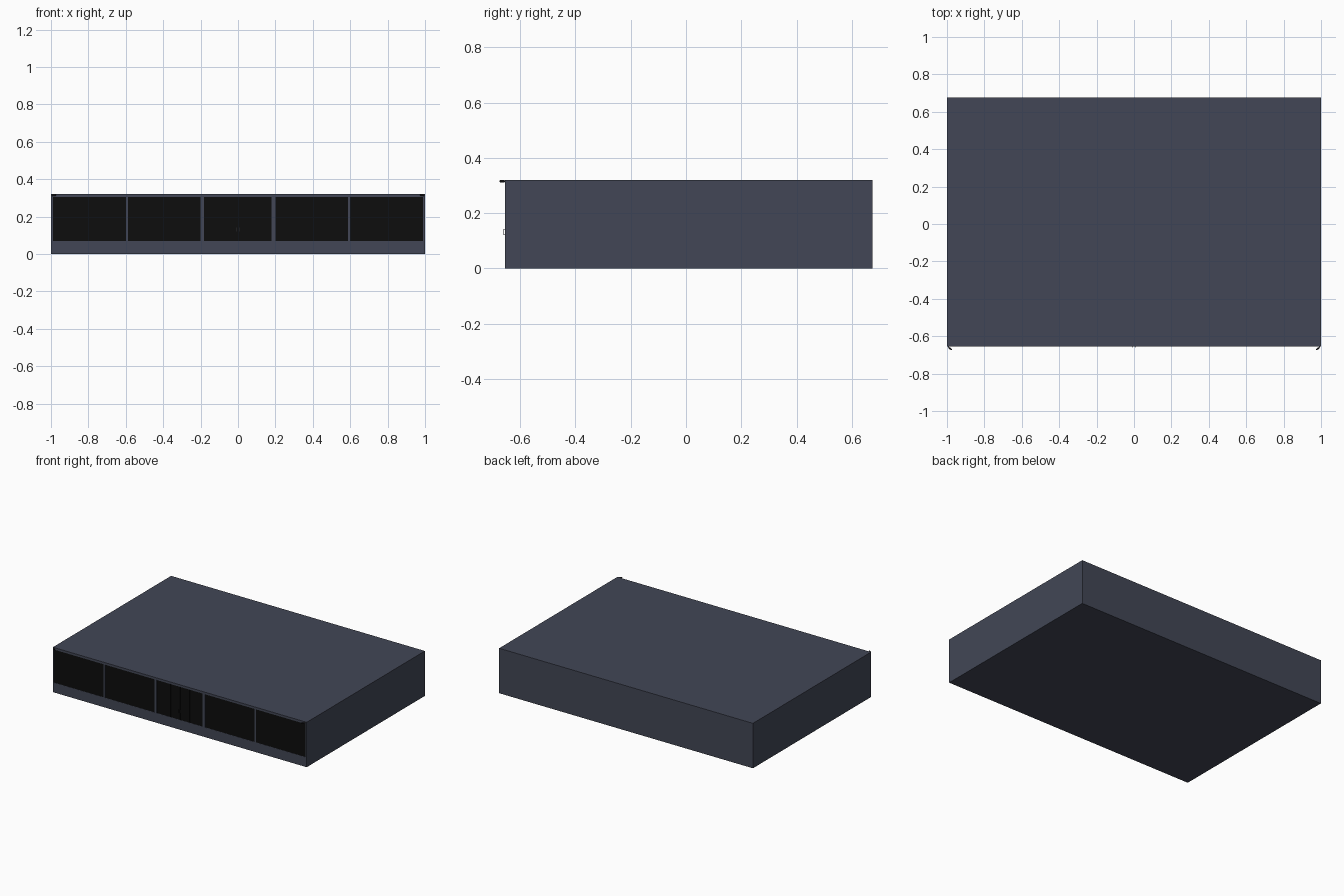
import bpy, math
from mathutils import Vector

if "Cube" in bpy.data.objects:
    bpy.data.objects.remove(bpy.data.objects["Cube"])


def material(name, rgb):
    m = bpy.data.materials.new(name)
    m.diffuse_color = (*rgb, 1)
    m.use_nodes = True
    m.node_tree.nodes["Principled BSDF"].inputs["Base Color"].default_value = m.diffuse_color
    return m


WALL = material("slate_wall", (0.054, 0.062, 0.092))
GLASS = material("black_glass", (0.004, 0.004, 0.004))
METAL = material("dark_metal", (0.03, 0.03, 0.035))


def box(name, x, y, z, mat):
    """Box from (min, max) ranges on each axis."""
    bpy.ops.mesh.primitive_cube_add(size=1)
    o = bpy.context.object
    o.name = name
    for v in o.data.vertices:
        v.co = Vector([(r[0] if c < 0 else r[1]) for c, r in zip(v.co, (x, y, z))])
    o.data.materials.append(mat)
    return o


def rod(name, a, b, r1, r2, mat, sides=10):
    """Tapered cylinder between two points."""
    a, b = Vector(a), Vector(b)
    d = b - a
    bpy.ops.mesh.primitive_cone_add(vertices=sides, radius1=r1, radius2=r2, depth=d.length,
                                    location=(a + b) / 2,
                                    rotation=d.to_track_quat('Z', 'Y').to_euler())
    o = bpy.context.object
    o.name = name
    o.data.materials.append(mat)
    return o


FRONT, INNER = -0.655, -0.651
SILL, HEAD = 0.07, 0.305

# Main building block and the front frame
box("building_block", (-1, 1), (INNER, 0.675), (0, 0.32), WALL)
box("front_plinth", (-1, 1), (FRONT, INNER), (0, SILL), WALL)
box("front_header", (-1, 1), (FRONT, INNER), (HEAD, 0.32), WALL)

# Five glass bays with mullions filling the gaps
bays = [(-0.99, -0.60), (-0.588, -0.20), (-0.182, 0.18), (0.20, 0.588), (0.60, 0.99)]
left = -1
for i, (x0, x1) in enumerate(bays):
    box(f"mullion_{i}", (left, x0), (FRONT, INNER), (SILL, HEAD), WALL)
    box(f"window_{i}", (x0, x1), (INNER - 0.003, INNER), (SILL, HEAD), GLASS)
    left = x1
box("mullion_end", (left, 1), (FRONT, INNER), (SILL, HEAD), WALL)

# Entrance door frame in the middle bay
for x in (-0.075, 0, 0.075):
    box("door_stile", (x - 0.003, x + 0.003), (FRONT, INNER), (SILL, HEAD), GLASS)

# Door handles: slim bar on two standoffs, one per leaf
for s in (-1, 1):
    x = s * 0.006
    rod("door_handle_bar", (x, -0.660, 0.121), (x, -0.660, 0.143), 0.0012, 0.0012, METAL, 8)
    for z in (0.123, 0.141):
        rod("handle_standoff", (x, -0.660, z), (x, INNER, z), 0.001, 0.001, METAL, 8)

# Security cameras at the upper front corners, aimed inward
for s in (-1, 1):
    rod("camera_bracket", (s * 0.994, FRONT + 0.001, 0.315), (s * 0.988, -0.663, 0.315), 0.002, 0.002, METAL)
    rod("camera_body", (s * 0.992, -0.659, 0.315), (s * 0.977, -0.671, 0.315), 0.0045, 0.0045, METAL)
    rod("camera_lens", (s * 0.977, -0.671, 0.315), (s * 0.974, -0.6735, 0.315), 0.0035, 0.0025, GLASS)
